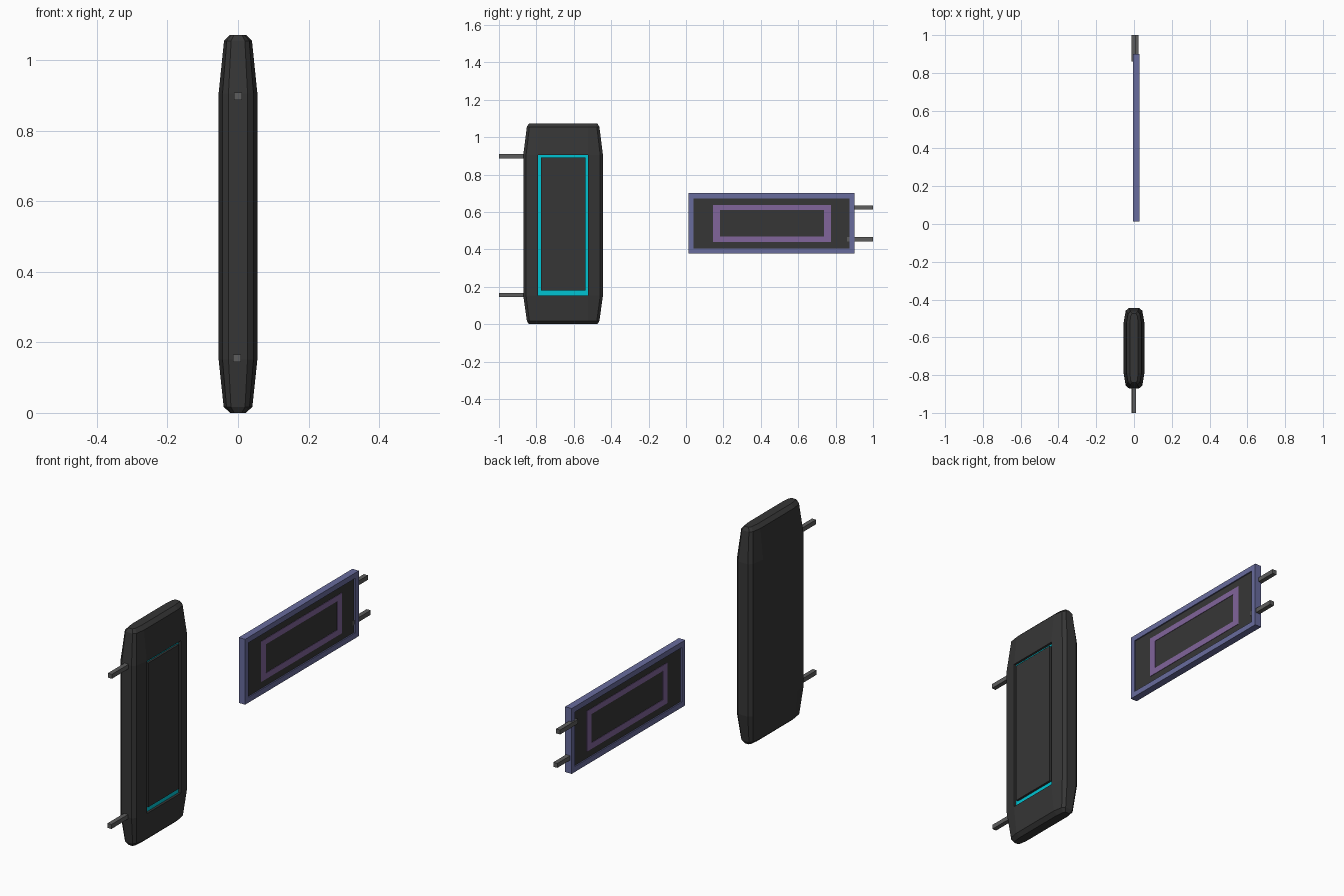
import bpy, bmesh

if "Cube" in bpy.data.objects:
    bpy.data.objects.remove(bpy.data.objects["Cube"])


def material(name, r, g, b):
    m = bpy.data.materials.new(name)
    m.diffuse_color = (r, g, b, 1)
    m.use_nodes = True
    m.node_tree.nodes["Principled BSDF"].inputs["Base Color"].default_value = m.diffuse_color
    return m


DARK = material("dark_shell", 0.037, 0.037, 0.037)
CYAN = material("cyan_glow", 0.0, 0.55, 0.65)
BLUE = material("blue_frame", 0.14, 0.15, 0.34)
PURPLE = material("purple_trim", 0.22, 0.13, 0.33)
PIN = material("pin_metal", 0.11, 0.11, 0.11)


def finish(bm, name, mat):
    bmesh.ops.recalc_face_normals(bm, faces=bm.faces)
    me = bpy.data.meshes.new(name)
    bm.to_mesh(me)
    bm.free()
    ob = bpy.data.objects.new(name, me)
    bpy.context.collection.objects.link(ob)
    me.materials.append(mat)
    return ob


def box(name, x, y, z, mat):
    """Box from (min, max) pairs."""
    bm = bmesh.new()
    bmesh.ops.create_cube(bm, size=1)
    for v in bm.verts:
        v.co = [(lo + hi) / 2 + c * (hi - lo) for c, (lo, hi) in zip(v.co, (x, y, z))]
    return finish(bm, name, mat)


def frame(name, x, outer, inner, mat):
    """Rectangular ring in the yz plane; rectangles are (y0, y1, z0, z1)."""
    bm = bmesh.new()
    loops = []
    for px in x:
        for y0, y1, z0, z1 in (outer, inner):
            loops.append([bm.verts.new((px, a, b)) for a, b in
                          ((y0, z0), (y1, z0), (y1, z1), (y0, z1))])
    o0, i0, o1, i1 = loops
    for a, b in ((o0, i0), (o1, i1), (o0, o1), (i0, i1)):
        for k in range(4):
            n = (k + 1) % 4
            bm.faces.new((a[k], a[n], b[n], b[k]))
    return finish(bm, name, mat)


# Large case: faceted cross-section lofted through tapering rings
YC = -0.657
QUARTER = [(0.055, 0.133), (0.044, 0.198), (0.027, 0.213)]
PROFILE = (QUARTER + [(-x, y) for x, y in reversed(QUARTER)]
           + [(-x, -y) for x, y in QUARTER]
           + [(x, -y) for x, y in reversed(QUARTER)])
RINGS = [(0.0, 0.4, 0.86), (0.017, 0.74, 0.91), (0.152, 1, 1),
         (0.905, 1, 1), (1.055, 0.72, 0.91), (1.072, 0.4, 0.86)]
bm = bmesh.new()
rings = []
for z, sx, sy in RINGS:
    rings.append([bm.verts.new((x * sx, YC + (y if abs(y) < 0.14 else y * sy), z))
                  for x, y in PROFILE])
for a, b in zip(rings, rings[1:]):
    for k in range(len(a)):
        n = (k + 1) % len(a)
        bm.faces.new((a[k], a[n], b[n], b[k]))
bm.faces.new(rings[0])
bm.faces.new(rings[-1])
# Recess in the flat right face
flat = [f for f in bm.faces if all(v.co.x > 0.0549 for v in f.verts)]
ext = bmesh.ops.extrude_face_region(bm, geom=flat)["geom"]
for v in ext:
    if isinstance(v, bmesh.types.BMVert):
        v.co.x -= 0.014
bmesh.ops.delete(bm, geom=[f for f in flat if f.is_valid], context="FACES_ONLY")
finish(bm, "large_case", DARK)

# Glowing groove and inner cover
frame("case_glow_strip", (0.035, 0.043), (-0.79, -0.524, 0.152, 0.905),
      (-0.775, -0.539, 0.18, 0.89), CYAN)
box("case_cover", (0.035, 0.054), (-0.776, -0.538), (0.179, 0.891), DARK)

# Small panel: frame, plate and trim seen on both sides
frame("panel_frame", (-0.005, 0.03), (0.013, 0.9, 0.377, 0.7),
      (0.04, 0.873, 0.404, 0.673), BLUE)
box("panel_plate", (0.001, 0.024), (0.039, 0.874), (0.403, 0.674), DARK)
frame("panel_trim", (-0.001, 0.026), (0.144, 0.775, 0.438, 0.638),
      (0.181, 0.738, 0.468, 0.61), PURPLE)

# Connector pins
for name, x, z, y in (("case_pin_low", -0.003, 0.155, (-1.0, -0.85)),
                      ("case_pin_high", 0.0, 0.898, (-1.0, -0.85)),
                      ("panel_pin_low", 0.014, 0.454, (0.86, 1.0)),
                      ("panel_pin_high", -0.001, 0.623, (0.86, 1.0))):
    box(name, (x - 0.011, x + 0.011), y, (z - 0.011, z + 0.011), PIN)
